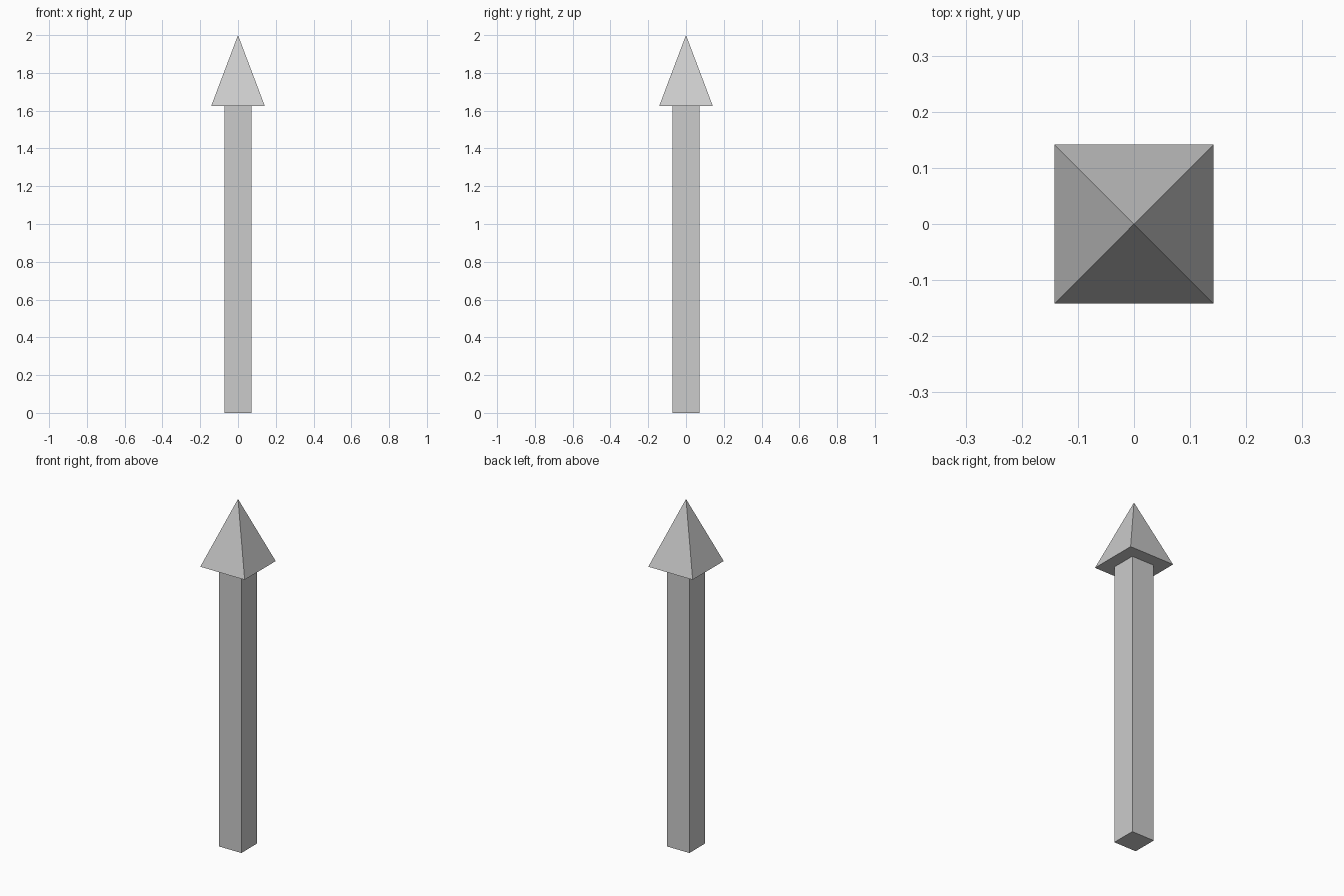
import bpy, math

if "Cube" in bpy.data.objects:
    bpy.data.objects.remove(bpy.data.objects["Cube"])

HEAD_BASE = 1.625
TOP = 2.0


def four_sided(name, r_bottom, r_top, z0, z1):
    """Four-sided prism or pyramid with its sides facing the axes."""
    bpy.ops.mesh.primitive_cone_add(
        vertices=4, radius1=r_bottom, radius2=r_top, depth=z1 - z0,
        location=(0, 0, (z0 + z1) / 2), rotation=(0, 0, math.pi / 4))
    obj = bpy.context.object
    obj.name = name
    bpy.ops.object.transform_apply(location=True, rotation=True, scale=True)
    return obj


# Square shaft
four_sided("arrow_shaft", 0.101, 0.101, 0.0, HEAD_BASE)

# Pyramid head
four_sided("arrow_head", 0.2005, 0.0, HEAD_BASE, TOP)
